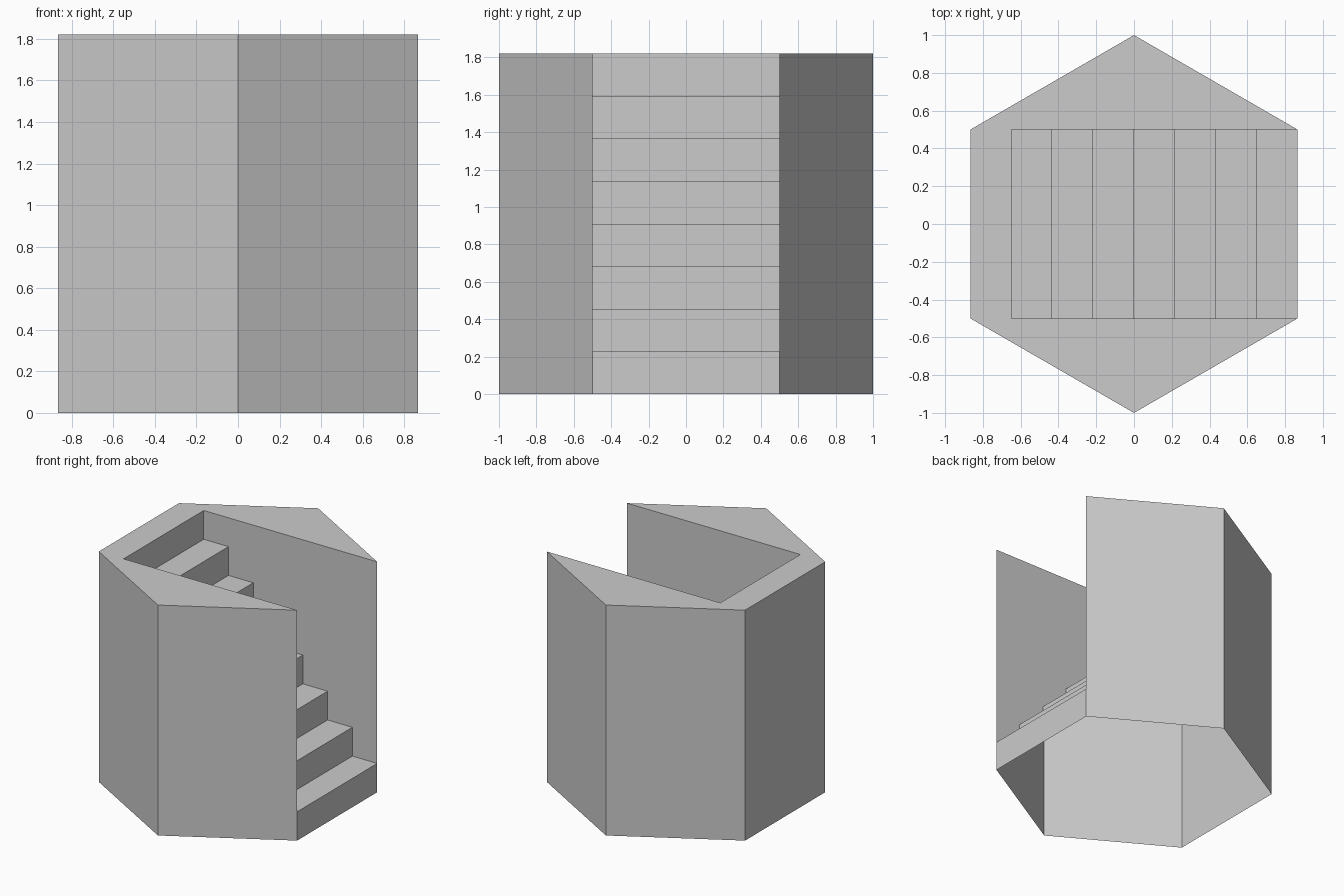
import bpy, bmesh
from math import sin, cos, pi

if "Cube" in bpy.data.objects:
    bpy.data.objects.remove(bpy.data.objects["Cube"])

STEPS, H, HALF = 8, 1.82, 0.5
X = cos(pi / 6)
TREAD, RISE = X / 4, H / STEPS

bm = bmesh.new()


def face(points):
    return bm.faces.new([bm.verts.new(p) for p in points])


# Stair profile (x, z), climbing from the right side towards the left
profile = [(X, 0)]
for i in range(STEPS):
    x = X - i * TREAD
    profile.append((x, (i + 1) * RISE))
    if i < STEPS - 1:
        profile.append((x - TREAD, (i + 1) * RISE))

# Risers and treads
for (x0, z0), (x1, z1) in zip(profile, profile[1:]):
    face([(x0, -HALF, z0), (x0, HALF, z0), (x1, HALF, z1), (x1, -HALF, z1)])

# Stairwell side walls above the steps
for y in (-HALF, HALF):
    face([(x, y, z) for x, z in profile[1:]] + [(X, y, H)])

# Five outer hexagon walls, open on the stair side
ring = [(cos(pi / 6 + k * pi / 3), sin(pi / 6 + k * pi / 3)) for k in range(6)]
for k, (a, b) in enumerate(zip(ring[:5], ring[1:])):
    pts = [(*a, 0), (*b, 0), (*b, H), (*a, H)]
    if k == 0:
        pts.append((*a, RISE))
    if k == 4:
        pts.insert(2, (*b, RISE))
    face(pts)

# U-shaped top rim
inner = profile[-1][0]
face([(x, y, H) for x, y in ring + [(inner, -HALF), (inner, HALF)]])

# Temporary floor closes the shell for outward normals; the underside is open
floor = face([(x, y, 0) for x, y in ring])
bmesh.ops.remove_doubles(bm, verts=bm.verts, dist=1e-4)
floor = next(f for f in bm.faces if all(v.co.z < 1e-4 for v in f.verts))
bmesh.ops.recalc_face_normals(bm, faces=bm.faces)
bmesh.ops.delete(bm, geom=[floor], context='FACES_ONLY')

mesh = bpy.data.meshes.new("hexagonal_staircase")
bm.to_mesh(mesh)
bm.free()
bpy.context.collection.objects.link(bpy.data.objects.new("hexagonal_staircase", mesh))
